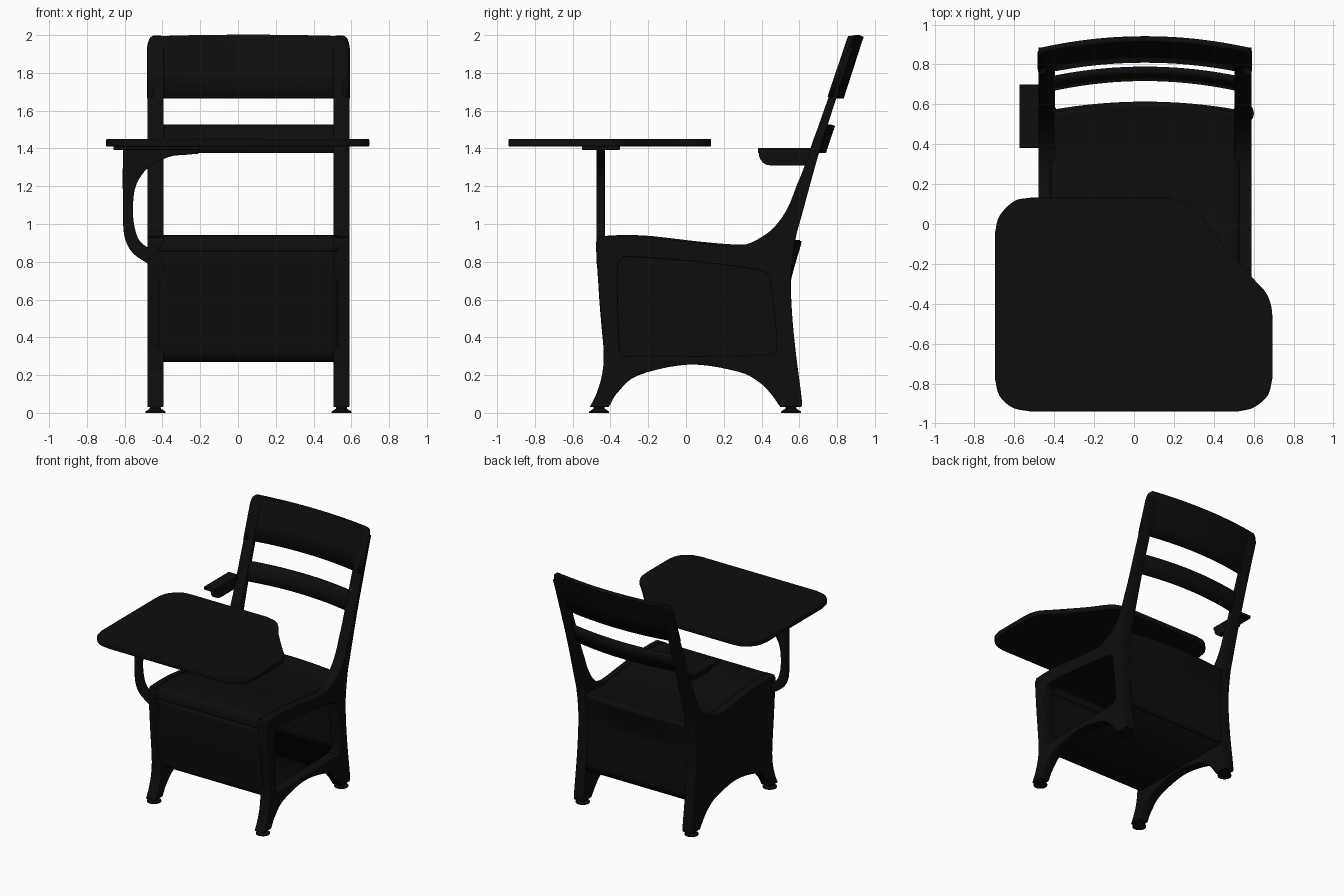
import bpy, math
from mathutils import Matrix, Vector

if "Cube" in bpy.data.objects:
    bpy.data.objects.remove(bpy.data.objects["Cube"])

XL, XR = -0.48, 0.59          # outer faces of the chair frame

# near-black finish shared by every part
BLACK = bpy.data.materials.new("black_finish")
BLACK.diffuse_color = (0.004, 0.004, 0.004, 1)
BLACK.use_nodes = True
BLACK.node_tree.nodes["Principled BSDF"].inputs["Base Color"].default_value = BLACK.diffuse_color


def add(name, mesh):
    ob = bpy.data.objects.new(name, mesh)
    bpy.context.collection.objects.link(ob)
    return ob


def finish(ob, angle=35):
    ob.data.materials.clear()
    ob.data.materials.append(BLACK)
    bpy.ops.object.select_all(action='DESELECT')
    ob.select_set(True)
    bpy.context.view_layer.objects.active = ob
    bpy.ops.object.shade_smooth_by_angle(angle=math.radians(angle))


def spline(pts, n=5):
    """Open smooth curve through the points."""
    p = [Vector(q) for q in pts]
    p = [2 * p[0] - p[1]] + p + [2 * p[-1] - p[-2]]
    out = []
    for a, b, c, d in zip(p, p[1:], p[2:], p[3:]):
        for i in range(n):
            t = i / n
            out.append(0.5 * (2 * b + (c - a) * t + (2 * a - 5 * b + 4 * c - d) * t * t
                              + (3 * b - a - 3 * c + d) * t ** 3))
    return out + [p[-2]]


AXES = {  # drawing plane -> local x, y, extrusion direction
    'xy': ((1, 0, 0), (0, 1, 0), (0, 0, 1)),
    'xz': ((1, 0, 0), (0, 0, 1), (0, -1, 0)),
    'yz': ((0, 1, 0), (0, 0, 1), (1, 0, 0)),
}


def plate(name, loops, plane, lo, hi, bevel=0.006):
    """Filled outline (further loops are holes) extruded between lo and hi."""
    cu = bpy.data.curves.new(name, 'CURVE')
    cu.dimensions, cu.fill_mode = '2D', 'BOTH'
    cu.extrude = (hi - lo) / 2 - bevel
    cu.bevel_depth, cu.offset, cu.bevel_resolution = bevel, -bevel, 2
    for loop in loops:
        s = cu.splines.new('POLY')
        s.points.add(len(loop) - 1)
        for pt, co in zip(s.points, loop):
            pt.co = (co[0], co[1], 0, 1)
        s.use_cyclic_u = True
    tmp = add(name + "_outline", cu)
    bpy.context.view_layer.update()
    dg = bpy.context.evaluated_depsgraph_get()
    me = bpy.data.meshes.new_from_object(tmp.evaluated_get(dg))
    bpy.data.objects.remove(tmp)
    m = Matrix(AXES[plane]).transposed()
    sign = -1 if plane == 'xz' else 1
    me.transform(Matrix.Translation(m.col[2] * sign * (lo + hi) / 2) @ m.to_4x4())
    finish(add(name, me))


def sheet(name, rows, x0, x1, thick, n=20):
    """Sheet swept across x; each row is (y, z, backward bow, end inset)."""
    verts, faces = [], []
    for y, z, bow, inset in rows:
        for i in range(n + 1):
            u = 2 * i / n - 1
            half = (x1 - x0) / 2 - inset
            verts.append(((x0 + x1) / 2 + u * half, y + bow * (1 - u * u), z))
    w = n + 1
    for r in range(len(rows) - 1):
        for i in range(n):
            a = r * w + i
            faces.append((a, a + 1, a + w + 1, a + w))
    me = bpy.data.meshes.new(name)
    me.from_pydata(verts, [], faces)
    ob = add(name, me)
    mod = ob.modifiers.new("thickness", 'SOLIDIFY')
    mod.thickness, mod.offset = thick, 0
    finish(ob)


# side frames: legs, seat side and back stile in one outline
frame = (
    spline([(-.51, .03), (-.475, .10), (-.445, .20), (-.436, .33), (-.458, .60), (-.476, .87),
            (-.468, .915), (-.44, .932), (-.22, .932), (.07, .90), (.28, .884), (.41, .937),
            (.49, 1.01), (.545, 1.10), (.587, 1.206), (.625, 1.30), (.705, 1.53), (.85, 1.94)])
    + spline([(.886, 1.94), (.797, 1.67), (.704, 1.376), (.614, 1.05), (.58, .92), (.557, .73),
              (.56, .55), (.58, .33), (.613, .07), (.607, .03)])
    + spline([(.50, .03), (.45, .10), (.39, .16), (.28, .217), (.02, .256), (-.25, .20),
              (-.36, .11), (-.41, .03)])
)
opening = spline([(-.35, .33), (-.36, .55), (-.36, .77), (-.34, .81), (-.29, .825), (.05, .80),
                  (.36, .76), (.43, .73), (.45, .66), (.48, .36), (.45, .315), (.40, .305),
                  (.05, .30), (-.30, .30), (-.34, .31)])
plate("left_side_frame", [frame], 'yz', XL, XL + .085)
plate("right_side_frame", [frame, opening], 'yz', XR - .085, XR)

# seat and book box between the side frames
seat = spline([(-.468, .855), (-.46, .905), (-.425, .927), (-.22, .929), (.07, .897),
               (.28, .881), (.45, .890), (.555, .905)])
sheet("seat", [(p.x, p.y, .05 * max(0, (p.x - .3) / .255), 0) for p in seat],
      XL + .06, XR - .06, .02)
box = spline([(-.466, .86), (-.451, .60), (-.430, .36), (-.422, .31), (-.40, .284),
              (-.36, .278)]) + [Vector((.55, .278))]
sheet("book_box", [(p.x, p.y, 0, 0) for p in box], XL + .06, XR - .06, .016)
back = spline([(.56, .275), (.545, .55), (.543, .72), (.56, .91)])
sheet("seat_back_panel", [(p.x, p.y, .045 * max(0, (p.y - .68) / .23), 0) for p in back],
      XL + .05, XR - .05, .018)

# curved back slats
sheet("top_slat", [(.762, 1.67, .060, 0), (.806, 1.80, .058, 0), (.850, 1.93, .056, 0),
                   (.860, 1.96, .055, .005), (.868, 1.982, .055, .012),
                   (.872, 1.992, .055, .022), (.874, 1.996, .055, .035)], XL, XR, .028)
sheet("lower_slat", [(.665, 1.38, .064, 0), (.691, 1.455, .062, 0), (.717, 1.523, .06, 0)],
      XL + .01, XR - .01, .026)

# writing top with a cut-away right rear side
top = (
    spline([(.52, -.94), (.60, -.92), (.67, -.86), (.695, -.77)])
    + spline([(.695, -.47), (.685, -.40), (.655, -.335), (.59, -.265), (.41, -.06), (.33, .05),
              (.27, .105), (.18, .132)])
    + spline([(-.52, .132), (-.60, .115), (-.675, .04), (-.698, -.05)])
    + spline([(-.698, -.77), (-.675, -.86), (-.61, -.92), (-.52, -.94)])
)
plate("writing_top", [top], 'xy', 1.41, 1.45)
plate("top_mount", [[(-.66, -.55), (-.20, -.55), (-.20, -.35), (-.66, -.35)]],
      'xy', 1.393, 1.412, .003)

# bracket carrying the writing top
bracket = (
    spline([(-.61, 1.40), (-.61, 1.15), (-.607, .98), (-.59, .90), (-.55, .84), (-.47, .785)])
    + spline([(-.47, .87), (-.52, .91), (-.547, .98), (-.556, 1.07), (-.547, 1.18), (-.51, 1.26),
              (-.45, 1.315), (-.36, 1.357), (-.28, 1.366), (-.21, 1.372)])
    + [(-.19, 1.40), (-.40, 1.40)]
)
plate("top_bracket", [bracket], 'xz', -.475, -.43)

# elbow rest on the left stile
rib = spline([(.385, 1.395), (.39, 1.35), (.415, 1.32), (.46, 1.31), (.64, 1.31)]) + \
    [(.68, 1.395)]
plate("elbow_rest_rib", [rib], 'yz', XL - .04, XL + .005, .004)
plate("elbow_rest_pad", [[(-.575, .382), (-.475, .382), (-.475, .70), (-.575, .70)]],
      'xy', 1.375, 1.402, .004)

# foot glides: flared disc with a short stem
for xn, x in (("left", XL + .042), ("right", XR - .042)):
    for yn, y in (("front", -.46), ("back", .555)):
        prof = [(.053, 0), (.053, .007), (.03, .022), (.025, .05)]
        verts = [(x + r * math.cos(i * math.pi / 12), y + r * math.sin(i * math.pi / 12), z)
                 for r, z in prof for i in range(24)]
        faces = [(k * 24 + i, k * 24 + (i + 1) % 24, (k + 1) * 24 + (i + 1) % 24,
                  (k + 1) * 24 + i) for k in range(3) for i in range(24)]
        faces += [tuple(range(23, -1, -1)), tuple(range(72, 96))]
        me = bpy.data.meshes.new(f"{yn}_{xn}_glide")
        me.from_pydata(verts, [], faces)
        finish(add(me.name, me))
